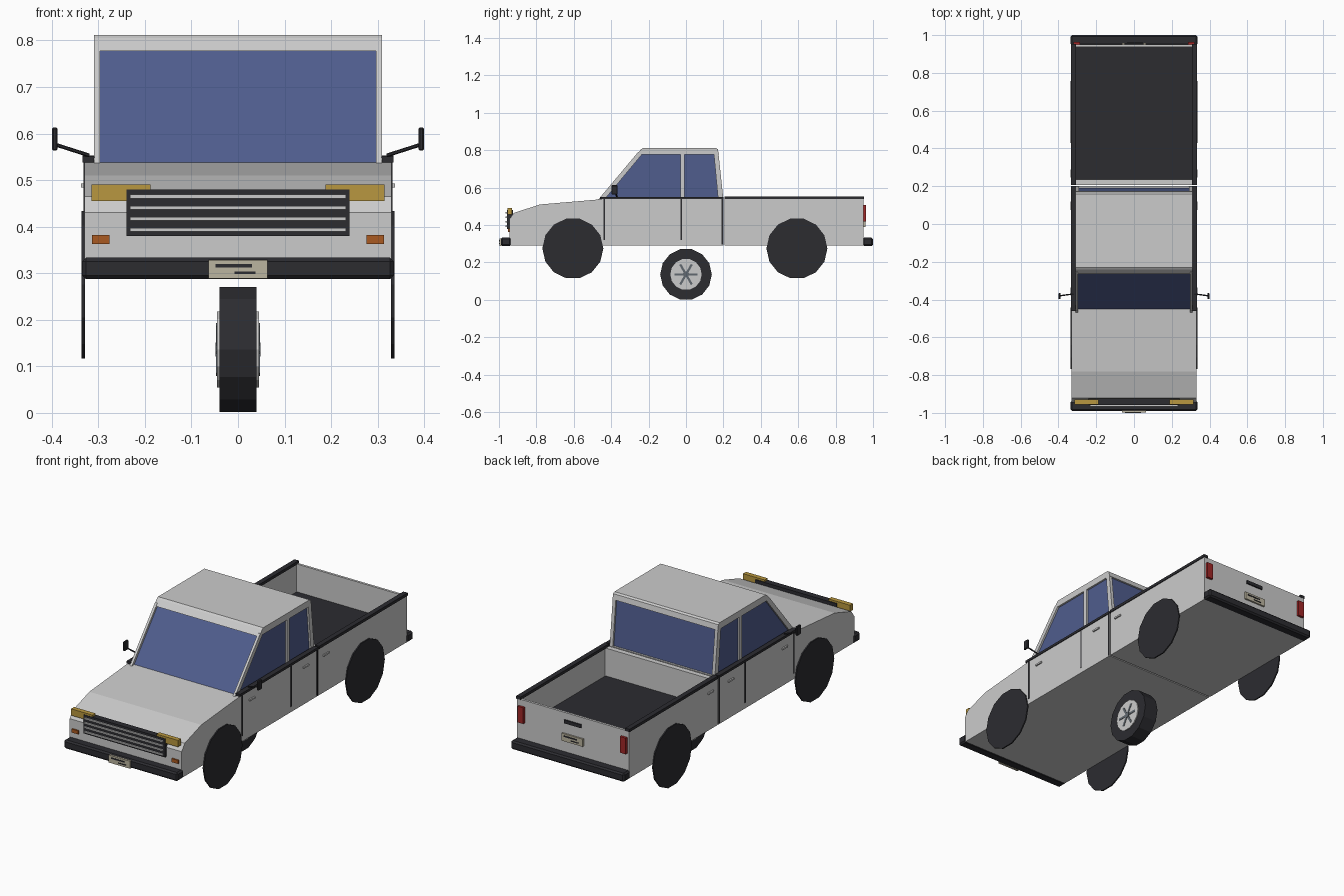
import bpy, bmesh, math
from mathutils import Vector

if "Cube" in bpy.data.objects:
    bpy.data.objects.remove(bpy.data.objects["Cube"])


def material(name, r, g, b):
    m = bpy.data.materials.new(name)
    m.diffuse_color = (r, g, b, 1)
    m.use_nodes = True
    m.node_tree.nodes["Principled BSDF"].inputs["Base Color"].default_value = m.diffuse_color
    return m


BLACK = material("black_trim", 0.025, 0.025, 0.03)
GLASS = material("blue_glass", 0.08, 0.11, 0.27)
YELLOW = material("headlight_yellow", 0.48, 0.31, 0.05)
ORANGE = material("indicator_orange", 0.4, 0.1, 0.015)
RED = material("tail_red", 0.35, 0.02, 0.02)
CREAM = material("plate_cream", 0.5, 0.46, 0.35)
STEEL = material("dark_steel", 0.12, 0.14, 0.16)


def finish(name, bm, mat=None, bevel=0):
    bmesh.ops.recalc_face_normals(bm, faces=bm.faces)
    me = bpy.data.meshes.new(name)
    bm.to_mesh(me)
    bm.free()
    ob = bpy.data.objects.new(name, me)
    bpy.context.collection.objects.link(ob)
    if mat:
        me.materials.append(mat)
    if bevel:
        mod = ob.modifiers.new("bevel", 'BEVEL')
        mod.width, mod.segments = bevel, 1
    return ob


def prism(name, profile, x0, x1, mat=None, bevel=0):
    """Extrude a (y, z) profile from x0 to x1."""
    bm = bmesh.new()
    face = bm.faces.new([bm.verts.new((x0, y, z)) for y, z in profile])
    ext = bmesh.ops.extrude_face_region(bm, geom=[face])
    verts = [v for v in ext["geom"] if isinstance(v, bmesh.types.BMVert)]
    bmesh.ops.translate(bm, verts=verts, vec=(x1 - x0, 0, 0))
    return finish(name, bm, mat, bevel)


def box(name, x0, x1, y0, y1, z0, z1, mat=None, bevel=0):
    return prism(name, [(y0, z0), (y1, z0), (y1, z1), (y0, z1)], x0, x1, mat, bevel)


def disc(name, x0, x1, y, z, r, sides, mat=None):
    pts = [(y + r * math.sin((i + 0.5) * math.tau / sides),
            z + r * math.cos((i + 0.5) * math.tau / sides)) for i in range(sides)]
    return prism(name, pts, x0, x1, mat)


# Lower cab and bonnet
prism("cab_body", [(-0.945, 0.29), (-0.945, 0.43), (-0.92, 0.465), (-0.78, 0.51),
                   (-0.45, 0.538), (0.2, 0.54), (0.2, 0.29)], -0.33, 0.33)

# Glass cabin and roof
prism("cabin_glass", [(-0.452, 0.535), (-0.245, 0.785), (0.165, 0.785), (0.19, 0.535)],
      -0.3, 0.3, GLASS)
prism("roof", [(-0.265, 0.777), (-0.24, 0.805), (-0.23, 0.812), (0.16, 0.812),
               (0.17, 0.805), (0.176, 0.777)], -0.31, 0.31)

# Load bed
box("bed_base", -0.33, 0.33, 0.207, 0.95, 0.29, 0.385)
box("bed_floor", -0.31, 0.31, 0.23, 0.94, 0.385, 0.392, BLACK)
box("bed_front_wall", -0.33, 0.33, 0.207, 0.235, 0.385, 0.54)
box("tailgate", -0.33, 0.33, 0.937, 0.95, 0.385, 0.54)

# Parts repeated on both sides
for s, side in ((-1, "left"), (1, "right")):
    box(f"bed_wall_{side}", s * 0.312, s * 0.33, 0.235, 0.937, 0.385, 0.54)
    box(f"bed_rail_{side}", s * 0.308, s * 0.334, 0.207, 0.952, 0.538, 0.553, BLACK)
    box(f"belt_trim_{side}", s * 0.308, s * 0.334, -0.46, 0.2, 0.538, 0.551, BLACK)

    # Window pillars
    prism(f"front_pillar_{side}", [(-0.47, 0.535), (-0.256, 0.79), (-0.225, 0.79),
                                   (-0.437, 0.535)], s * 0.297, s * 0.31)
    box(f"middle_pillar_{side}", s * 0.295, s * 0.31, -0.03, -0.008, 0.54, 0.79)
    prism(f"rear_pillar_{side}", [(0.172, 0.535), (0.148, 0.79), (0.173, 0.79),
                                  (0.2, 0.535)], s * 0.292, s * 0.31)

    # Door gaps and handles
    for i, (y, z) in enumerate(((-0.437, 0.32), (-0.025, 0.32), (0.194, 0.295))):
        box(f"door_gap_{side}_{i}", s * 0.32, s * 0.332, y - 0.004, y + 0.004, z, 0.54, BLACK)
    for i, y in enumerate((-0.357, 0.097, 0.267)):
        box(f"door_handle_{side}_{i}", s * 0.325, s * 0.337, y - 0.022, y + 0.022, 0.484, 0.493)

    # Flat wheel discs
    for y, end in ((-0.605, "front"), (0.593, "rear")):
        disc(f"{end}_wheel_disc_{side}", s * 0.329, s * 0.336, y, 0.275, 0.163, 14, BLACK)

    # Wing mirror
    box(f"mirror_{side}", s * 0.388, s * 0.4, -0.398, -0.366, 0.563, 0.613, BLACK, 0.003)
    bm = bmesh.new()
    a, b = Vector((s * 0.32, -0.37, 0.553)), Vector((s * 0.392, -0.38, 0.576))
    bmesh.ops.create_cone(bm, cap_ends=True, segments=6, radius1=0.004, radius2=0.004,
                          depth=(b - a).length)
    arm = finish(f"mirror_arm_{side}", bm, BLACK)
    arm.location = (a + b) / 2
    arm.rotation_euler = (b - a).to_track_quat('Z', 'Y').to_euler()

    # Lamps
    box(f"headlight_{side}", s * 0.188, s * 0.315, -0.955, -0.93, 0.455, 0.49, YELLOW)
    box(f"indicator_{side}", s * 0.276, s * 0.314, -0.952, -0.935, 0.363, 0.382, ORANGE)
    box(f"tail_light_{side}", s * 0.285, s * 0.319, 0.945, 0.963, 0.42, 0.506, RED)

# Grille with bars
box("grille", -0.24, 0.24, -0.957, -0.925, 0.38, 0.48, BLACK)
for i in range(4):
    z = 0.393 + i * 0.0238
    box(f"grille_bar_{i}", -0.232, 0.232, -0.965, -0.95, z - 0.004, z + 0.004)

# Bumpers, number plates and tailgate handle
box("front_bumper", -0.335, 0.335, -0.99, -0.935, 0.287, 0.333, BLACK, 0.008)
box("rear_bumper", -0.335, 0.335, 0.945, 1.0, 0.287, 0.333, BLACK, 0.008)
box("tailgate_handle", -0.05, 0.05, 0.945, 0.957, 0.485, 0.503, BLACK)
for name, s, y, z in (("front", 1, -0.992, 0.308), ("rear", -1, 0.953, 0.41)):
    box(f"{name}_plate", -0.063, 0.063, y - 0.006, y + 0.006, z - 0.02, z + 0.02, CREAM)
    f = y - s * 0.006
    box(f"{name}_plate_strip_top", -s * 0.048, s * 0.03, f - 0.002, f + 0.002,
        z + 0.004, z + 0.011, BLACK)
    box(f"{name}_plate_strip_low", -s * 0.008, s * 0.038, f - 0.002, f + 0.002,
        z - 0.01, z - 0.005, BLACK)

# Single centre wheel under the body
WZ = 0.136
disc("tyre", -0.04, 0.04, 0, WZ, 0.138, 14, BLACK)
for s, side in ((-1, "left"), (1, "right")):
    disc(f"wheel_rim_{side}", s * 0.035, s * 0.045, 0, WZ, 0.084, 14)
    disc(f"wheel_hub_{side}", s * 0.04, s * 0.048, 0, WZ, 0.016, 8, STEEL)
    for i in range(6):
        c, n = math.cos(i * math.pi / 3), math.sin(i * math.pi / 3)
        pts = [(r * c - w * n, WZ + r * n + w * c)
               for r, w in ((0.01, -0.006), (0.062, -0.006), (0.062, 0.006), (0.01, 0.006))]
        prism(f"wheel_spoke_{side}_{i}", pts, s * 0.04, s * 0.047, STEEL)
